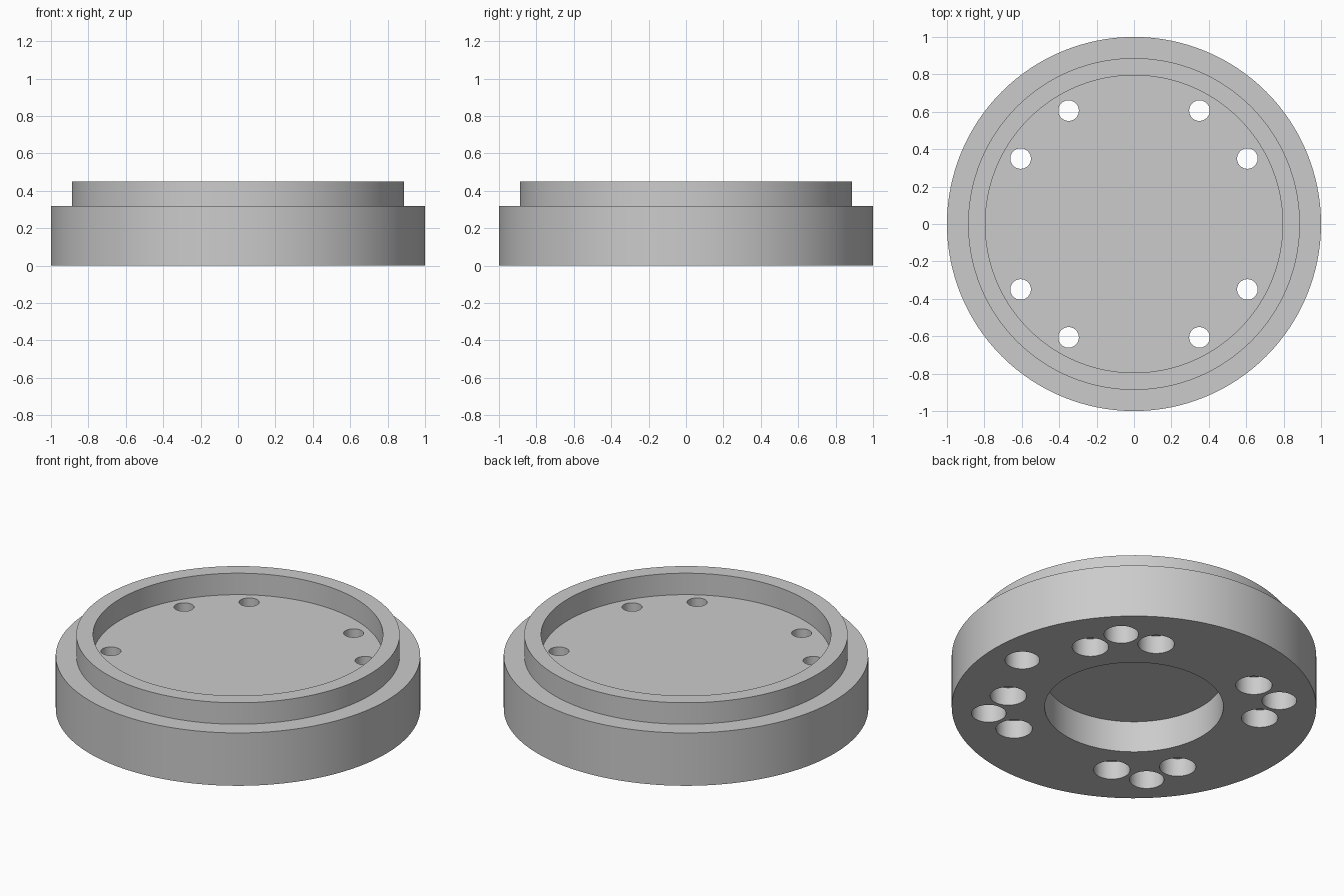
import bpy, bmesh
from math import cos, sin, tau, radians

if "Cube" in bpy.data.objects:
    bpy.data.objects.remove(bpy.data.objects["Cube"])

grey = bpy.data.materials.new("plain grey")
grey.use_nodes = True
grey.diffuse_color = (0.6, 0.6, 0.6, 1)
grey.node_tree.nodes["Principled BSDF"].inputs["Base Color"].default_value = (0.6, 0.6, 0.6, 1)


def lathe(bm, profile, sides, x=0, y=0):
    """Turn (radius, z) points about a vertical axis at x, y and cap both ends."""
    rings = [[bm.verts.new((x + r * cos(tau * i / sides), y + r * sin(tau * i / sides), z))
              for i in range(sides)] for r, z in profile]
    for a, b in zip(rings, rings[1:]):
        for i in range(sides):
            j = (i + 1) % sides
            bm.faces.new((a[i], a[j], b[j], b[i]))
    bm.faces.new(rings[0])
    bm.faces.new(rings[-1])


def finish(bm, name):
    bmesh.ops.recalc_face_normals(bm, faces=bm.faces)
    mesh = bpy.data.meshes.new(name)
    bm.to_mesh(mesh)
    bm.free()
    mesh.materials.append(grey)
    obj = bpy.data.objects.new(name, mesh)
    bpy.context.collection.objects.link(obj)
    return obj


# Flange body: bottom pocket, outer wall, step, raised rim and top recess
bm = bmesh.new()
lathe(bm, [(0.49, 0.19), (0.49, 0), (1, 0), (1, 0.32), (0.887, 0.32),
           (0.887, 0.45), (0.795, 0.45), (0.795, 0.32)], 128)
body = finish(bm, "flange_body")

# Hole cutters: counterbored bolt holes and blind pin holes
bm = bmesh.new()
for quarter in range(0, 360, 90):
    for angle in (30, 60):
        a = radians(quarter + angle)
        lathe(bm, [(0.1, -0.1), (0.1, 0.11), (0.055, 0.11), (0.055, 0.6)],
              40, 0.7 * cos(a), 0.7 * sin(a))
for angle in (0, 45, 135, 225, 315):
    a = radians(angle)
    lathe(bm, [(0.095, -0.1), (0.095, 0.2)], 40, 0.8 * cos(a), 0.8 * sin(a))
cutter = finish(bm, "hole_cutter")
cutter.hide_render = True

# Cut the holes, then drop the cutter
cut = body.modifiers.new("holes", "BOOLEAN")
cut.operation = "DIFFERENCE"
cut.solver = "EXACT"
cut.object = cutter
bpy.ops.object.select_all(action="DESELECT")
body.select_set(True)
bpy.context.view_layer.objects.active = body
bpy.ops.object.modifier_apply(modifier=cut.name)
bpy.data.objects.remove(cutter)
bpy.ops.object.shade_smooth_by_angle(angle=radians(30))
